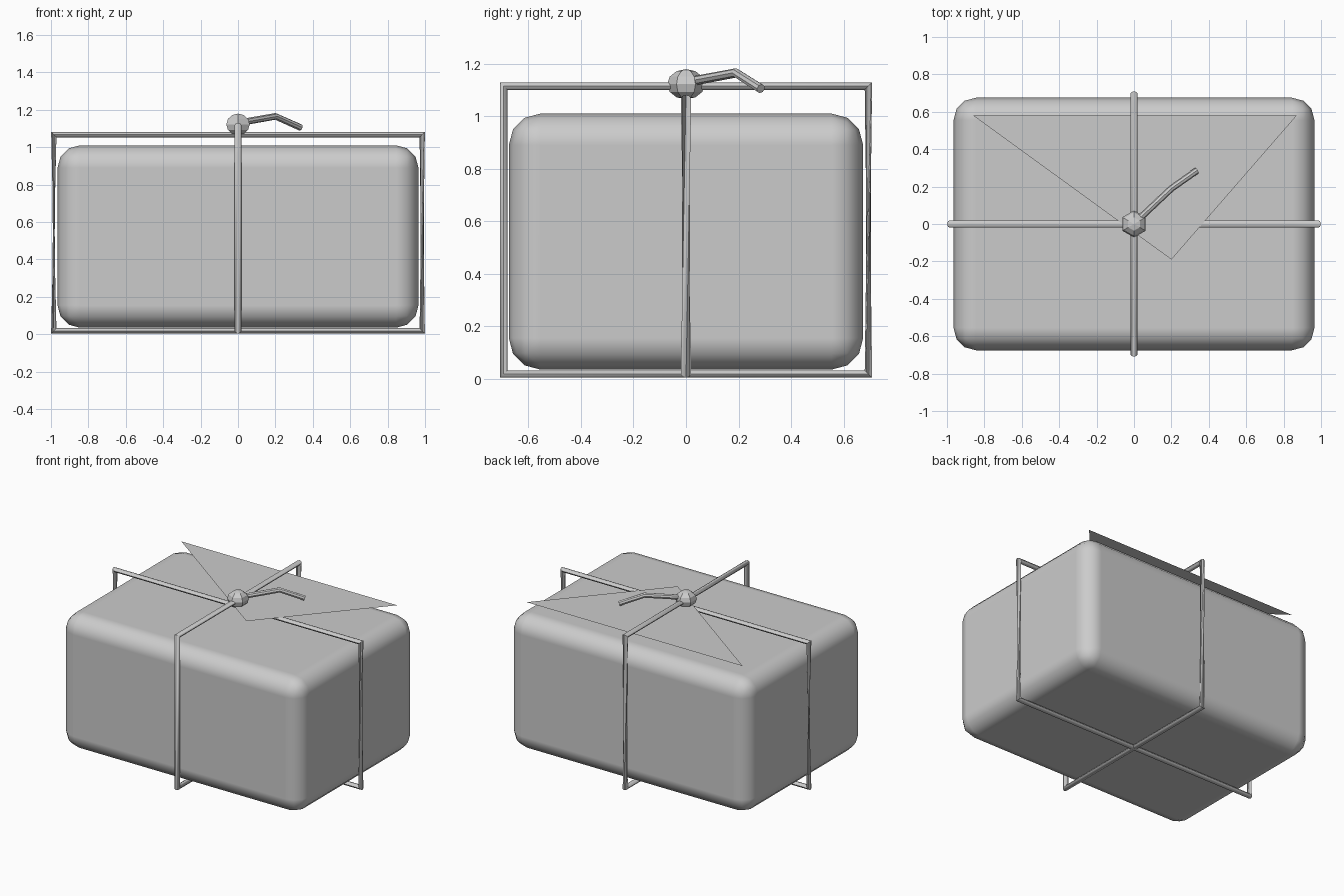
import bpy, bmesh, math
from mathutils import Vector

if "Cube" in bpy.data.objects:
    bpy.data.objects.remove(bpy.data.objects["Cube"])


def finish(name, bm, angle=None):
    bmesh.ops.recalc_face_normals(bm, faces=bm.faces)
    me = bpy.data.meshes.new(name)
    bm.to_mesh(me)
    bm.free()
    ob = bpy.data.objects.new(name, me)
    bpy.context.collection.objects.link(ob)
    if angle:
        bpy.ops.object.select_all(action='DESELECT')
        ob.select_set(True)
        bpy.context.view_layer.objects.active = ob
        bpy.ops.object.shade_smooth_by_angle(angle=math.radians(angle))
    return ob


def ring(bm, centre, u, v, r, n=8):
    return [bm.verts.new(centre + r * (math.cos(2 * math.pi * i / n) * u + math.sin(2 * math.pi * i / n) * v))
            for i in range(n)]


def bridge(bm, a, b, shift=0):
    n = len(a)
    for i in range(n):
        j = (i + 1) % n
        bm.faces.new((a[i], a[j], b[(j + shift) % n], b[(i + shift) % n]))


def string_loop(name, axis, half, low, high, shifts, r=0.02):
    # rectangular loop; shifts twist the cord along each side
    side = Vector((0, 0, 1)).cross(axis)
    up = Vector((0, 0, 1))
    bm = bmesh.new()
    rings = []
    for sx, sz in ((-1, -1), (1, -1), (1, 1), (-1, 1)):
        centre = axis * half * sx + up * (high if sz > 0 else low)
        rings.append(ring(bm, centre, (axis * sx + up * sz).normalized(), side, r))
    for k, s in enumerate(shifts):
        bridge(bm, rings[k], rings[(k + 1) % 4], s)
    return finish(name, bm, 50)


# Rounded parcel body
bm = bmesh.new()
bmesh.ops.create_cube(bm, size=1)
for v in bm.verts:
    v.co = (v.co.x * 1.93, v.co.y * 1.35, v.co.z * 0.975 + 0.5225)
parcel = finish("parcel", bm, 40)
bev = parcel.modifiers.new("rounding", 'BEVEL')
bev.width = 0.12
bev.segments = 3
bev.harden_normals = True
for p in parcel.data.polygons:
    p.use_smooth = True

# Strings around the parcel
string_loop("long_string", Vector((1, 0, 0)), 0.985, 0.018, 1.067, (0, 3, 0, -3))
string_loop("cross_string", Vector((0, 1, 0)), 0.695, 0.018, 1.115, (0, 3, 0, 0))

# Knot
bm = bmesh.new()
bmesh.ops.create_uvsphere(bm, u_segments=6, v_segments=6, radius=0.072)
for v in bm.verts:
    v.co.z = v.co.z * 0.8 + 1.122
finish("knot", bm)

# Loose string end
path = [Vector(p) for p in ((0.03, 0.03, 1.135), (0.2, 0.19, 1.165), (0.335, 0.285, 1.105))]
bm = bmesh.new()
rings = []
for i, p in enumerate(path):
    t = (path[min(i + 1, 2)] - path[max(i - 1, 0)]).normalized()
    u = t.cross(Vector((0, 0, 1))).normalized()
    rings.append(ring(bm, p, u, t.cross(u), 0.018))
for a, b in zip(rings, rings[1:]):
    bridge(bm, a, b)
bm.faces.new(rings[0])
bm.faces.new(rings[-1])
finish("string_end", bm, 40)

# Paper flap
bm = bmesh.new()
bm.faces.new([bm.verts.new((x, y, 1.084)) for x, y in ((-0.86, 0.58), (0.2, -0.19), (0.87, 0.58))])
finish("paper_flap", bm)
